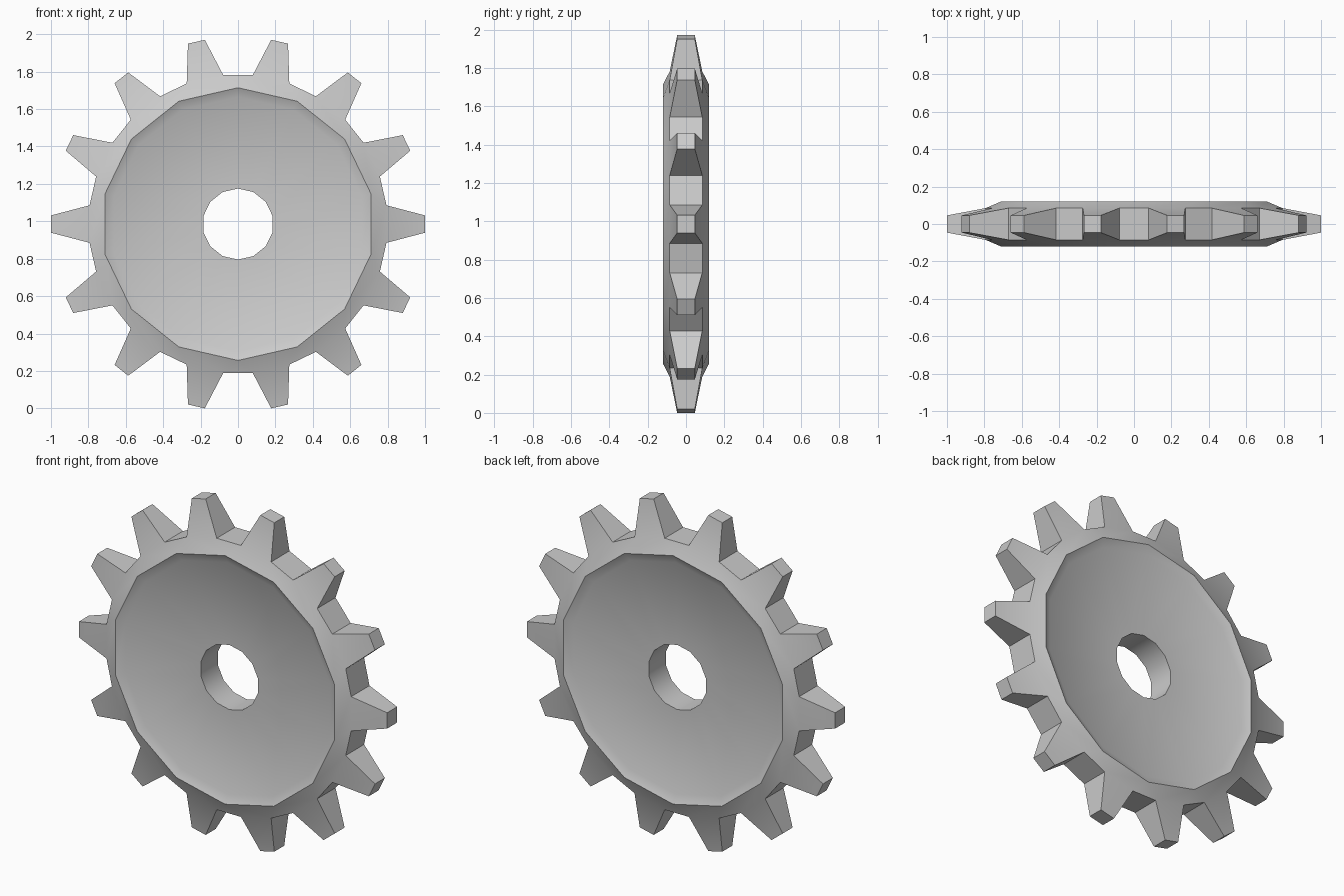
import bpy, bmesh, math

if "Cube" in bpy.data.objects:
    bpy.data.objects.remove(bpy.data.objects["Cube"])

TEETH = 14
STEP = 2 * math.pi / TEETH
TIP_HALF = math.radians(2.65)    # half angle of a tooth tip
ROOT_HALF = math.radians(7.2)    # half angle of a tooth base
bm = bmesh.new()


def vert(r, y, a):
    return bm.verts.new((r * math.cos(a), y, r * math.sin(a)))


def ring(r, y):
    # 14-sided ring with corners in the tooth valleys
    return [vert(r, y, (k - 0.5) * STEP) for k in range(TEETH)]


def tooth_pairs(r, y, half):
    return [(vert(r, y, k * STEP - half), vert(r, y, k * STEP + half)) for k in range(TEETH)]


# rings for both sides: bore edge, dish, rim ridge, tooth roots and tips
sides = []
for s in (-1, 1):
    sides.append(dict(
        bore=ring(0.19, s * 0.08), dish=ring(0.68, s * 0.095), rim=ring(0.729, s * 0.12),
        root=tooth_pairs(0.80, s * 0.085, ROOT_HALF),
        tip=tooth_pairs(1.001, s * 0.046, TIP_HALF)))
f, b = sides

for k in range(TEETH):
    n = (k + 1) % TEETH
    # dished faces, rim slope and tooth faces on each side
    for d in sides:
        (r0, r1), (t0, t1) = d['root'][k], d['tip'][k]
        bm.faces.new((d['bore'][k], d['bore'][n], d['dish'][n], d['dish'][k]))
        bm.faces.new((d['dish'][k], d['dish'][n], d['rim'][n], d['rim'][k]))
        bm.faces.new((d['rim'][k], d['rim'][n], r1, r0))
        bm.faces.new((d['rim'][n], d['root'][n][0], r1))
        bm.faces.new((r0, r1, t1, t0))
    # bore wall
    bm.faces.new((f['bore'][k], f['bore'][n], b['bore'][n], b['bore'][k]))
    # tooth flanks, tip and valley floor
    outline = [('root', k, 0), ('tip', k, 0), ('tip', k, 1), ('root', k, 1), ('root', n, 0)]
    for p, q in zip(outline, outline[1:]):
        bm.faces.new((f[p[0]][p[1]][p[2]], f[q[0]][q[1]][q[2]],
                      b[q[0]][q[1]][q[2]], b[p[0]][p[1]][p[2]]))

bmesh.ops.recalc_face_normals(bm, faces=bm.faces)
bmesh.ops.translate(bm, verts=bm.verts, vec=(0, 0, -min(v.co.z for v in bm.verts)))
mesh = bpy.data.meshes.new("gear_wheel")
bm.to_mesh(mesh)
bm.free()
gear = bpy.data.objects.new("gear_wheel", mesh)
bpy.context.collection.objects.link(gear)

# soft shading with crisp ridge and tooth edges
bpy.context.view_layer.objects.active = gear
gear.select_set(True)
bpy.ops.object.shade_smooth_by_angle(angle=math.radians(30))
